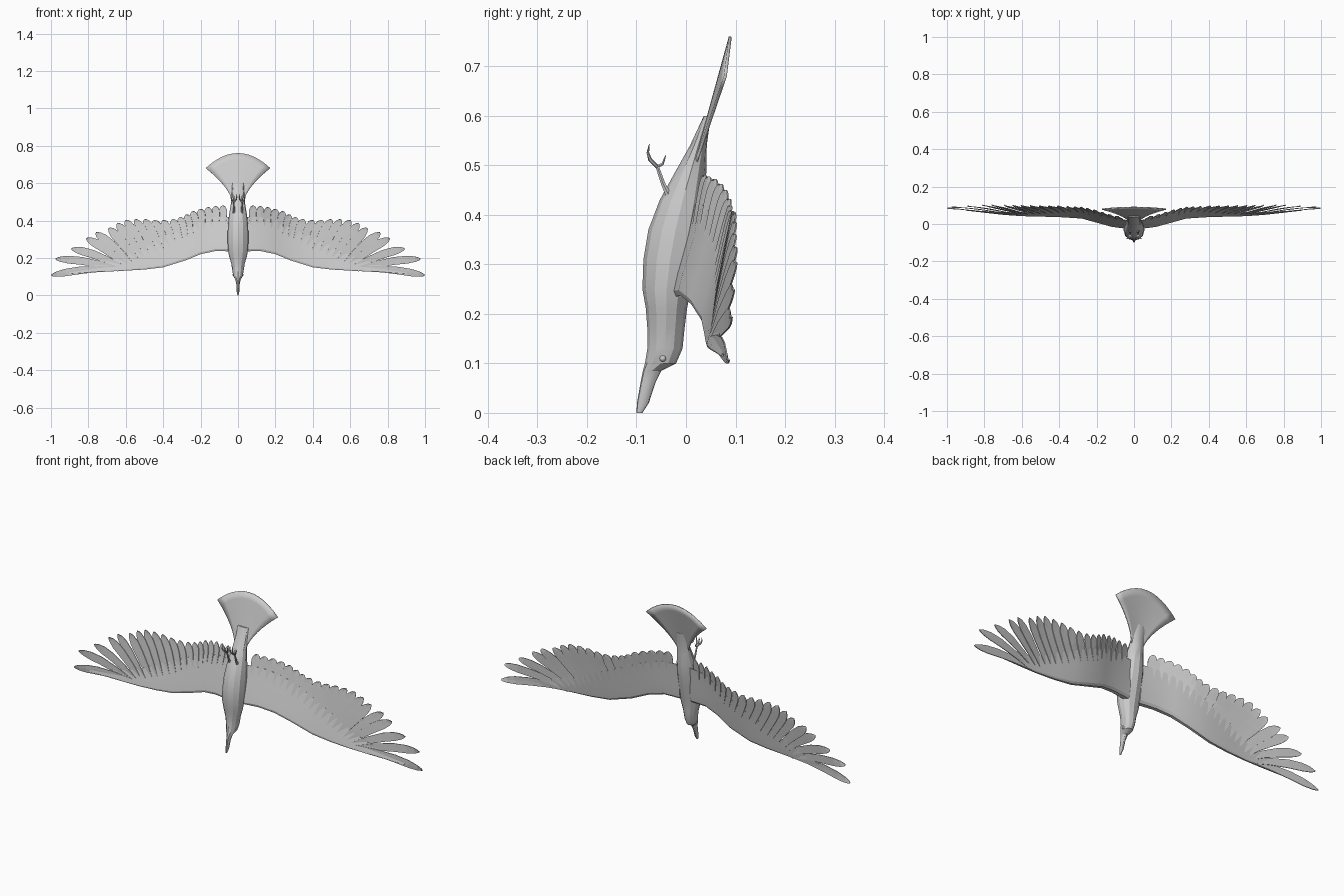
import bpy, bmesh, math
from mathutils import Vector

cube = bpy.data.objects.get("Cube")
if cube:
    bpy.data.objects.remove(cube, do_unlink=True)

grey = bpy.data.materials.new("plain grey")
grey.use_nodes = True
grey.diffuse_color = (.6, .6, .6, 1)
grey.node_tree.nodes["Principled BSDF"].inputs["Base Color"].default_value = (.6, .6, .6, 1)


def lerp_table(x, table):
    """Piecewise linear lookup; rows are (key, value, value, ...)."""
    if x <= table[0][0]:
        return table[0][1:]
    for a, b in zip(table, table[1:]):
        if x <= b[0]:
            t = (x - a[0]) / (b[0] - a[0])
            return tuple(p + (q - p) * t for p, q in zip(a[1:], b[1:]))
    return table[-1][1:]


def finish(name, bm, mirror=False, thickness=0, smooth=None):
    mesh = bpy.data.meshes.new(name)
    bm.to_mesh(mesh)
    bm.free()
    mesh.materials.append(grey)
    obj = bpy.data.objects.new(name, mesh)
    bpy.context.collection.objects.link(obj)
    if thickness:
        solid = obj.modifiers.new("thickness", 'SOLIDIFY')
        solid.thickness = thickness
        solid.offset = 0
    if mirror:
        obj.modifiers.new("mirror", 'MIRROR').use_mirror_merge = False
    if smooth:
        bpy.ops.object.select_all(action='DESELECT')
        obj.select_set(True)
        bpy.context.view_layer.objects.active = obj
        bpy.ops.object.shade_smooth_by_angle(angle=math.radians(smooth))
    return obj


def loft(bm, rings):
    """Skin closed rings of equal length and cap both ends."""
    loops = [[bm.verts.new(p) for p in ring] for ring in rings]
    n = len(loops[0])
    for a, b in zip(loops, loops[1:]):
        for i in range(n):
            j = (i + 1) % n
            bm.faces.new((a[i], a[j], b[j], b[i]))
    bm.faces.new(loops[0])
    bm.faces.new(loops[-1])
    bmesh.ops.recalc_face_normals(bm, faces=bm.faces)


def sheet(bm, rows):
    """Skin an open grid of points."""
    grid = [[bm.verts.new(p) for p in row] for row in rows]
    for a, b in zip(grid, grid[1:]):
        for i in range(len(a) - 1):
            bm.faces.new((a[i], a[i + 1], b[i + 1], b[i]))


def limb(bm, points, radii, sides=6):
    """Tapered tube through the points."""
    points = [Vector(p) for p in points]
    rings = []
    for i, p in enumerate(points):
        along = points[min(i + 1, len(points) - 1)] - points[max(i - 1, 0)]
        turn = along.to_track_quat('Z', 'Y')
        angles = [math.tau * k / sides for k in range(sides)]
        rings.append([p + turn @ Vector((math.cos(a), math.sin(a), 0)) * radii[i] for a in angles])
    loft(bm, rings)


# Body with neck, head and bill: height, belly y, back y, half width
body = [
    (0, -.1, -.088, .003), (.02, -.099, -.075, .007), (.06, -.092, -.062, .009),
    (.085, -.087, -.05, .014), (.1, -.083, -.02, .024), (.13, -.078, -.007, .03),
    (.17, -.078, -.003, .036), (.21, -.081, .002, .048), (.25, -.088, .01, .054),
    (.31, -.086, .022, .056), (.37, -.076, .034, .054), (.43, -.053, .04, .048),
    (.49, -.02, .041, .038), (.54, .008, .042, .034), (.6, .036, .05, .03),
]
bm = bmesh.new()
rings = []
for z, front, back, half in body:
    mid, deep = (front + back) / 2, (back - front) / 2
    angles = [math.tau * k / 12 for k in range(12)]
    rings.append([(half * math.cos(a), mid + deep * math.sin(a), z) for a in angles])
loft(bm, rings)
finish("body", bm, smooth=25)

# Eyes
bm = bmesh.new()
bmesh.ops.create_uvsphere(bm, u_segments=10, v_segments=6, radius=.007)
bmesh.ops.translate(bm, verts=bm.verts, vec=(.023, -.047, .11))
finish("eyes", bm, mirror=True, smooth=40)

# Fanned tail
bm = bmesh.new()
rows = []
for i in range(9):
    v = i / 8
    row = []
    for k in range(13):
        u = k / 6 - 1
        z = .5 + v * (.26 - .08 * u * u)
        x = u * (.032 + .14 * v ** 1.6)
        row.append((x, .018 + (z - .5) * .275 + .012 * u * u * v, z))
    rows.append(row)
sheet(bm, rows)
finish("tail_fan", bm, thickness=.006, smooth=25)

# Wing plan: x, leading z, covert z, feather tip z, leading y, trailing y, thickness
wing = [
    (.03, .235, .42, .48, -.012, .028, .034), (.12, .237, .42, .475, -.002, .045, .03),
    (.2, .22, .4, .46, .018, .07, .026), (.28, .187, .365, .425, .038, .088, .022),
    (.4, .15, .31, .4, .045, .095, .02), (.5, .138, .265, .405, .046, .096, .016),
    (.6, .132, .215, .4, .047, .098, .012), (.7, .127, .18, .36, .053, .1, .009),
    (.8, .121, .15, .305, .063, .1, .006), (.9, .114, .125, .25, .073, .096, .003),
    (1, .105, .11, .19, .085, .09, .002),
]


def wing_y(x, z):
    lead, _, tip, y0, y1, _ = lerp_table(x, wing)
    t = min(max((z - lead) / (tip - lead), 0), 1)
    return y0 + (y1 - y0) * t


# Wing arms with a thick rounded leading edge
section = [(0, .3), (.06, .5), (.25, .45), (.6, .22), (1, .06)]
bm = bmesh.new()
rings = []
for x in [row[0] for row in wing[:-1]]:
    lead, covert, _, _, _, thick = lerp_table(x, wing)
    ring = []
    for side, profile in ((-1, section), (1, section[::-1])):
        for t, swell in profile:
            z = lead + (covert - lead) * t
            ring.append((x, wing_y(x, z) + side * swell * thick, z))
    rings.append(ring)
loft(bm, rings)
finish("wings", bm, mirror=True, smooth=15)

# Flight feathers: tip x, tip z
tips = [
    (.08, .48), (.12, .477), (.16, .472), (.2, .462), (.24, .45), (.275, .432),
    (.31, .418), (.35, .408), (.4, .402), (.45, .402), (.5, .406), (.55, .406),
    (.6, .402), (.645, .385), (.69, .36), (.76, .335), (.81, .305), (.89, .25),
    (.975, .195), (.998, .108),
]
# Feather root as a function of tip x: root x, root z, half width
roots = [
    (.08, .08, .36, .021), (.2, .19, .35, .022), (.3, .27, .3, .022), (.4, .34, .25, .025),
    (.5, .4, .21, .027), (.6, .47, .18, .027), (.69, .53, .165, .026), (.8, .59, .155, .024),
    (.89, .62, .15, .022), (.975, .64, .14, .021), (.998, .64, .143, .02),
]
outline = [(0, .6), (.3, .8), (.6, 1), (.8, .98), (.92, .7), (.98, .35), (1, .1)]
bm = bmesh.new()
for tip_x, tip_z in tips:
    root_x, root_z, half = lerp_table(tip_x, roots)
    dx, dz = tip_x - root_x, tip_z - root_z
    length = math.hypot(dx, dz)
    bow = .015 * min(dx / length, .8)
    rows = []
    for t, w in outline:
        lift = bow * math.sin(math.pi * t)
        row = []
        for side in (-1, 0, 1):
            across = side * w * half
            x = root_x + dx * t + (across * dz - lift * dx * .5) / length
            z = root_z + dz * t - (across * dx - lift * dx) / length
            row.append((x, wing_y(x, z) + side * .003, z))
        rows.append(row)
    sheet(bm, rows)
finish("flight_feathers", bm, mirror=True, thickness=.003)

# Legs and clawed feet
ankle = (.022, -.058, .497)
bm = bmesh.new()
limb(bm, [(.022, -.03, .43), (.022, -.045, .46), ankle], (.008, .005, .004))
for spread in (-.012, 0, .012):
    x = ankle[0] + spread
    limb(bm, [ankle, (x, -.073, .512), (x + spread * .3, -.077, .526), (x, -.074, .543)],
         (.004, .004, .003, .001))
limb(bm, [ankle, (.022, -.047, .503), (.022, -.041, .52)], (.004, .003, .001))
finish("legs_and_feet", bm, mirror=True, smooth=40)
